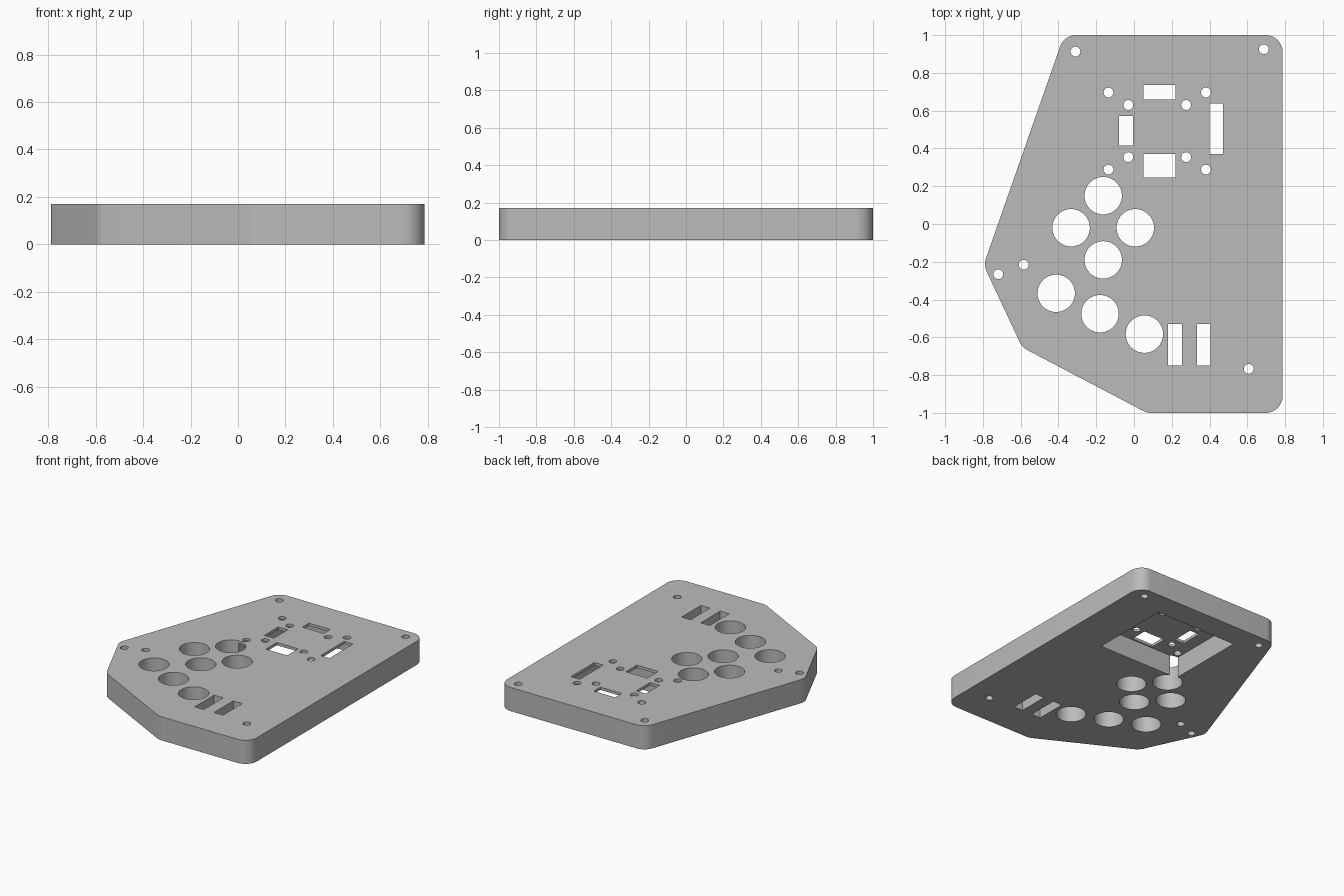
import bpy, bmesh, math
from mathutils import Vector

HEIGHT = 0.17
POCKET_TOP = 0.15

default = bpy.data.objects.get("Cube")
if default:
    bpy.data.objects.remove(default, do_unlink=True)

grey = bpy.data.materials.new("plain_grey")
grey.use_nodes = True
colour = (0.5, 0.5, 0.5, 1)
grey.diffuse_color = colour
grey.node_tree.nodes["Principled BSDF"].inputs["Base Color"].default_value = colour


def fillet(corners, radius, steps=10):
    """Round every corner of a convex counter-clockwise outline."""
    points = []
    for i, corner in enumerate(corners):
        p = Vector(corner)
        a = (Vector(corners[i - 1]) - p).normalized()
        b = (Vector(corners[(i + 1) % len(corners)]) - p).normalized()
        half = a.angle(b) / 2
        centre = p + (a + b).normalized() * radius / math.sin(half)
        start = p + a * radius / math.tan(half) - centre
        sweep = math.pi - 2 * half
        for k in range(steps + 1):
            t = sweep * k / steps
            c, s = math.cos(t), math.sin(t)
            points.append(centre + Vector((start.x * c - start.y * s,
                                           start.x * s + start.y * c)))
    return points


def circle(x, y, radius, sides):
    return [(x + radius * math.cos(math.tau * i / sides),
             y + radius * math.sin(math.tau * i / sides)) for i in range(sides)]


def rectangle(x0, x1, y0, y1):
    return [(x0, y0), (x1, y0), (x1, y1), (x0, y1)]


def prisms(name, outlines, z0, z1):
    """Make one object of upright prisms from flat outlines."""
    bm = bmesh.new()
    for outline in outlines:
        face = bm.faces.new([bm.verts.new((p[0], p[1], z0)) for p in outline])
        top = bmesh.ops.extrude_face_region(bm, geom=[face])["geom"]
        bmesh.ops.translate(bm, vec=(0, 0, z1 - z0),
                            verts=[g for g in top if isinstance(g, bmesh.types.BMVert)])
    bmesh.ops.recalc_face_normals(bm, faces=bm.faces)
    mesh = bpy.data.meshes.new(name)
    bm.to_mesh(mesh)
    bm.free()
    mesh.materials.append(grey)
    obj = bpy.data.objects.new(name, mesh)
    bpy.context.collection.objects.link(obj)
    return obj


def cut(target, cutter):
    cutter.hide_render = True
    bpy.context.view_layer.objects.active = target
    mod = target.modifiers.new("cut", "BOOLEAN")
    mod.operation, mod.solver, mod.object = "DIFFERENCE", "EXACT", cutter
    bpy.ops.object.modifier_apply(modifier=mod.name)
    bpy.data.objects.remove(cutter, do_unlink=True)


# Rounded case body
corners = [(0.787, -1), (0.787, 1), (-0.37, 1), (-0.796, -0.217),
           (-0.592, -0.653), (0.069, -1)]
case = prisms("controller_case", [fillet(corners, 0.09)], 0, HEIGHT)

# Pocket in the underside, beneath the joystick mount
cut(case, prisms("pocket_cutter", [rectangle(-0.17, 0.48, 0.235, 0.82)], -0.1, POCKET_TOP))

# Button holes
buttons = [(-0.163, 0.15), (-0.333, -0.02), (0.007, -0.02), (-0.163, -0.19),
           (-0.412, -0.367), (-0.18, -0.475), (0.055, -0.583)]
openings = [circle(x, y, 0.099, 64) for x, y in buttons]

# Screw holes: case corners, then two rings around the joystick
screws = [(-0.31, 0.913), (0.687, 0.925), (0.607, -0.767), (-0.718, -0.266), (-0.584, -0.216)]
for dx, dy in ((0.258, 0.204), (0.153, 0.138)):
    screws += [(0.123 + sx * dx, 0.492 + sy * dy) for sx in (-1, 1) for sy in (-1, 1)]
openings += [circle(x, y, 0.026, 32) for x, y in screws]

# Joystick switch windows and the pair of slots at the front
openings += [rectangle(*r) for r in (
    (0.05, 0.22, 0.66, 0.735), (0.05, 0.22, 0.245, 0.37),
    (-0.08, -0.005, 0.415, 0.572), (0.4, 0.47, 0.37, 0.637),
    (0.181, 0.253, -0.75, -0.53), (0.334, 0.406, -0.75, -0.53))]
cut(case, prisms("opening_cutter", openings, -0.1, HEIGHT + 0.1))

# Smooth the curved walls, keep the edges crisp
bpy.ops.object.select_all(action="DESELECT")
case.select_set(True)
bpy.context.view_layer.objects.active = case
bpy.ops.object.shade_smooth_by_angle(angle=math.radians(25))
